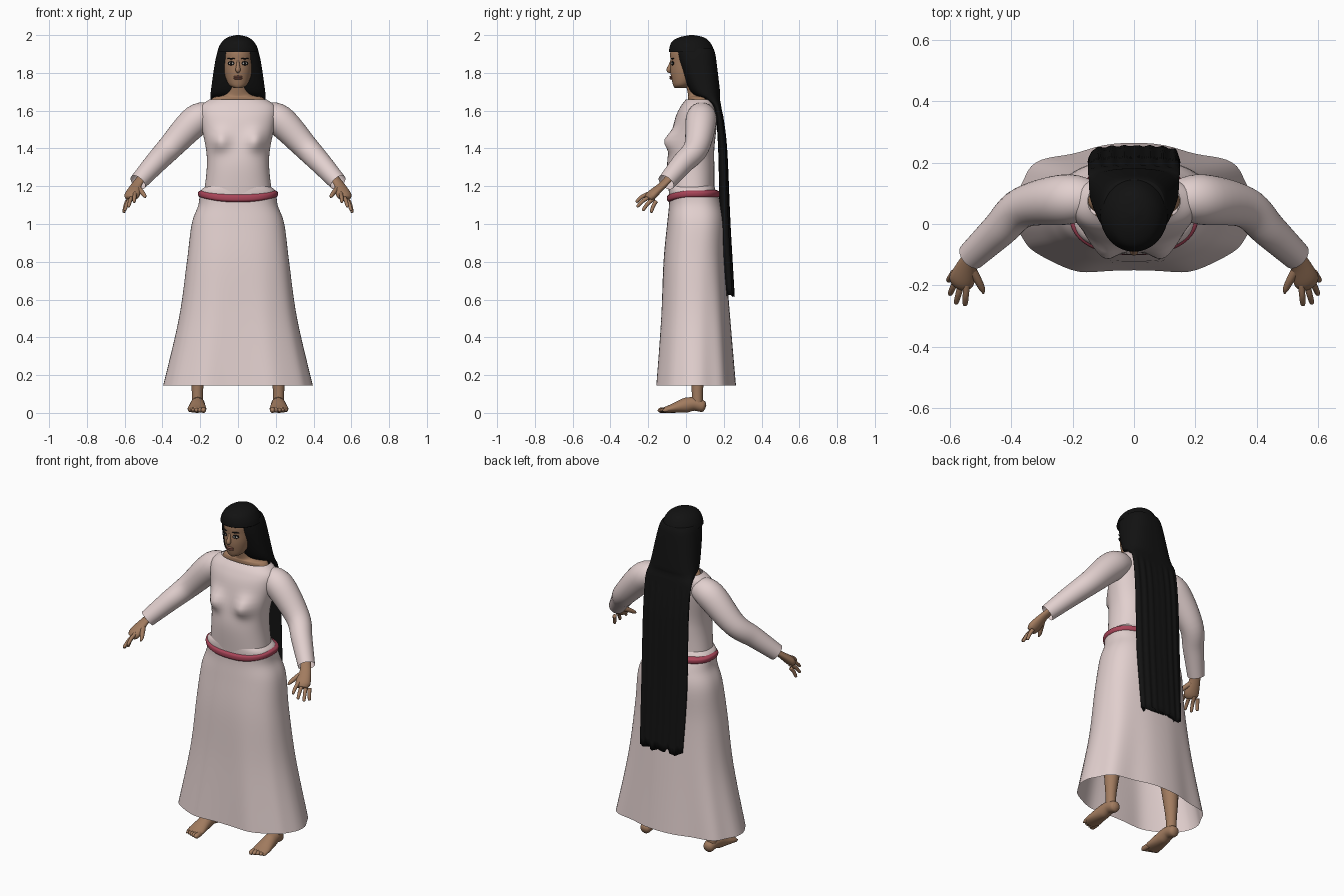
import bpy, math
from mathutils import Vector

cube = bpy.data.objects.get("Cube")
if cube:
    bpy.data.objects.remove(cube)


def material(name, *rgb):
    mat = bpy.data.materials.new(name)
    mat.use_nodes = True
    mat.diffuse_color = (*rgb, 1)
    mat.node_tree.nodes["Principled BSDF"].inputs["Base Color"].default_value = (*rgb, 1)
    return mat


cloth = material("pale_pink_cloth", .76, .63, .62)
red = material("red_belt", .4, .06, .1)
skin = material("brown_skin", .36, .2, .115)
black = material("black_hair", .006, .006, .006)
lip = material("lip_brown", .25, .1, .07)
white = material("eye_white", .65, .62, .58)


def spline(rows, steps=6):
    """Smooth curve through rows of any width."""
    out = []
    for i in range(len(rows) - 1):
        before, start = rows[max(i - 1, 0)], rows[i]
        end, after = rows[i + 1], rows[min(i + 2, len(rows) - 1)]
        for k in range(steps):
            t = k / steps
            out.append([q + t / 2 * (r - p + t * (2 * p - 5 * q + 4 * r - s
                        + t * (3 * (q - r) + s - p)))
                        for p, q, r, s in zip(before, start, end, after)])
    return out + [list(rows[-1])]


def bridge(name, rings, mat, caps):
    """Smooth surface joining a list of rings."""
    n = len(rings[0])
    verts = [point for ring in rings for point in ring]
    faces = [(i * n + j, i * n + (j + 1) % n, (i + 1) * n + (j + 1) % n, (i + 1) * n + j)
             for i in range(len(rings) - 1) for j in range(n)]
    if caps:
        faces += [tuple(reversed(range(n))), tuple(range(len(verts) - n, len(verts)))]
    mesh = bpy.data.meshes.new(name)
    mesh.from_pydata(verts, [], faces)
    mesh.materials.append(mat)
    mesh.shade_smooth()
    bpy.context.collection.objects.link(bpy.data.objects.new(name, mesh))


def loft(name, mat, rows, square=2, caps=True, shape=None, sides=80):
    """Stacked rounded rings: height, half width, front y, back y."""
    def bulge(value):
        return math.copysign(abs(value) ** (2 / square), value)

    rings = []
    for z, half_width, front, back in spline(rows):
        ring = []
        for j in range(sides):
            angle = math.tau * j / sides
            point = Vector((half_width * bulge(math.sin(angle)),
                            (front + back) / 2 - (back - front) / 2 * bulge(math.cos(angle)), z))
            if shape:
                shape(point, angle)
            ring.append(point)
        rings.append(ring)
    bridge(name, rings, mat, caps)


def tube(name, mat, rows, side=1, flat=1, caps=True, sides=20):
    """Limb along a path: x, y, z, radius; never thicker than its height off the ground."""
    points = spline(rows)
    path = [Vector((x * side, y, z)) for x, y, z, radius in points]
    span = (path[-1] - path[0]).normalized()
    reference = Vector((0, 1, 0)) if abs(span.z) > .85 else Vector((0, 0, 1))
    rings = []
    for i, centre in enumerate(path):
        along = path[min(i + 1, len(path) - 1)] - path[max(i - 1, 0)]
        across = along.cross(reference).normalized()
        up = across.cross(along.normalized())
        radius = points[i][3]
        height = min(radius * flat, centre.z)
        angles = [math.tau * k / sides for k in range(sides)]
        rings.append([centre + across * radius * math.cos(a) + up * height * math.sin(a)
                      for a in angles])
    bridge(name, rings, mat, caps)


def blob(name, mat, location, size, turn=0):
    bpy.ops.mesh.primitive_uv_sphere_add(segments=20, ring_count=12, location=location,
                                         rotation=(0, 0, turn))
    obj = bpy.context.object
    obj.name = name
    obj.scale = size
    obj.data.materials.append(mat)
    obj.data.shade_smooth()


# Dress
def folds(point, angle):
    low = max(0, 1 - point.z) ** 1.5
    point.y += low * .012 * math.cos(7 * angle) * math.cos(angle)
    point.x += low * .008 * math.sin(9 * angle)


def bust(point, angle):
    if math.cos(angle) > 0:
        distance = math.hypot(abs(point.x) - .095, point.z - 1.44)
        point.y -= .045 * math.exp(-(distance / .05) ** 2)


def droop(point, angle):
    point.z -= .024 * max(0, math.cos(angle)) ** 2


loft("skirt", cloth, [(.145, .39, -.16, .255), (.5, .31, -.135, .23), (.8, .27, -.12, .21),
                      (1, .245, -.1, .21), (1.1, .21, -.09, .19), (1.17, .2, -.09, .16),
                      (1.2, .17, -.09, .15)], square=2.5, caps=False, shape=folds)
loft("bodice", cloth, [(1.16, .18, -.09, .15), (1.3, .165, -.1, .15), (1.4, .17, -.09, .15),
                       (1.55, .2, -.06, .165), (1.62, .2, -.03, .16), (1.66, .15, 0, .15)],
     square=2.3, caps=False, shape=bust)
loft("belt", red, [(1.14, .2, -.09, .17), (1.15, .21, -.1, .18), (1.17, .21, -.1, .18),
                   (1.18, .19, -.09, .16)], square=2.4, caps=False, shape=droop)

# Neck and head
loft("neck", skin, [(1.64, .15, .01, .14), (1.67, .13, .01, .14), (1.69, .07, .01, .13),
                    (1.78, .05, -.01, .11)])
loft("head", skin, [(1.72, .02, -.06, 0), (1.74, .05, -.07, .03), (1.8, .073, -.082, .1),
                    (1.86, .08, -.082, .13), (1.92, .078, -.08, .14), (1.97, .04, -.03, .09)])
tube("nose", skin, [(0, -.077, 1.865, .006), (0, -.084, 1.84, .009), (0, -.09, 1.815, .013),
                    (0, -.08, 1.803, .005)])
for name, z in (("upper_lip", 1.779), ("lower_lip", 1.77)):
    blob(name, lip, (0, -.079, z), (.024, .009, .006))
for side, tag in ((1, "left"), (-1, "right")):
    for part, mat, y, z, width, height in (("eye_outline", black, -.072, 1.851, .02, .011),
                                           ("eye_white", white, -.0745, 1.85, .014, .006),
                                           ("iris", black, -.077, 1.85, .006, .006),
                                           ("eyebrow", black, -.0725, 1.876, .022, .004)):
        blob(f"{tag}_{part}", mat, (side * .036, y, z), (width, .005, height), side * .35)


# Hair: crown, then sides framing the face and a long fall down the back
def strands(point, angle):
    if point.z < 1.6 and math.cos(angle) < 0:
        point.y += .003 * math.sin(point.x * 150)
    if point.z < .75:
        point.z += .012 * math.sin(point.x * 90) + .008 * math.sin(point.x * 210)


loft("hair_crown", black, [(2, .01, .02, .04), (1.99, .05, -.03, .09), (1.97, .08, -.07, .12),
                           (1.94, .1, -.086, .14), (1.91, .11, -.09, .15)])
loft("long_hair", black, [(1.93, .1, -.05, .145), (1.9, .112, -.05, .155), (1.83, .126, -.03, .165),
                          (1.7, .144, .025, .18), (1.66, .146, .09, .18), (1.6, .15, .15, .19),
                          (1.4, .15, .17, .215), (1, .15, .18, .233), (.63, .14, .21, .255)],
     square=2.6, shape=strands, sides=96)

# Arms, hands, legs and feet
fingertips = {"index": (.55, -.265, 1.115), "middle": (.58, -.26, 1.09),
              "ring": (.6, -.23, 1.07), "little": (.605, -.185, 1.06)}
for side, tag in ((1, "left"), (-1, "right")):
    tube(tag + "_sleeve", cloth, [(.13, .08, 1.58, .06), (.22, .08, 1.55, .082),
                                  (.36, .055, 1.405, .067), (.44, -.02, 1.32, .058),
                                  (.53, -.105, 1.22, .047)], side, caps=False, sides=32)
    tube(tag + "_hand", skin, [(.49, -.065, 1.27, .03), (.535, -.12, 1.21, .03),
                               (.56, -.18, 1.155, .042), (.57, -.2, 1.135, .03)], side, flat=.6)
    for i, (finger, tip) in enumerate(fingertips.items()):
        tip = Vector(tip)
        knuckle = Vector((.545, -.195, 1.162)) + i * Vector((.014, .012, -.014))
        joint = knuckle.lerp(tip, .55) + Vector((0, 0, .008))
        tube(f"{tag}_{finger}_finger", skin,
             [(*knuckle, .011), (*joint, .01), (*joint.lerp(tip, .85), .008), (*tip, .002)], side)
    tube(tag + "_thumb", skin, [(.53, -.145, 1.19, .015), (.51, -.18, 1.17, .013),
                                (.495, -.21, 1.15, .01), (.49, -.226, 1.14, .003)], side)
    tube(tag + "_leg", skin, [(.213, .06, .04, .03), (.215, .06, .12, .03), (.205, .06, .3, .047),
                              (.18, .05, .5, .054), (.13, .05, .95, .08)], side)
    tube(tag + "_foot", skin, [(.21, .104, .03, .012), (.21, .09, .034, .03),
                               (.212, .04, .047, .036), (.215, -.02, .036, .042),
                               (.217, -.08, .022, .05), (.217, -.115, .015, .046)], side)
    for i in range(5):
        x, radius, tip = .183 + .018 * i, .014 - .0012 * i, .006 * i - .15
        tube(f"{tag}_toe_{i + 1}", skin, [(x, -.095, .016, radius), (x, tip + .015, .014, radius),
                                          (x, tip, .011, .003)], side)
